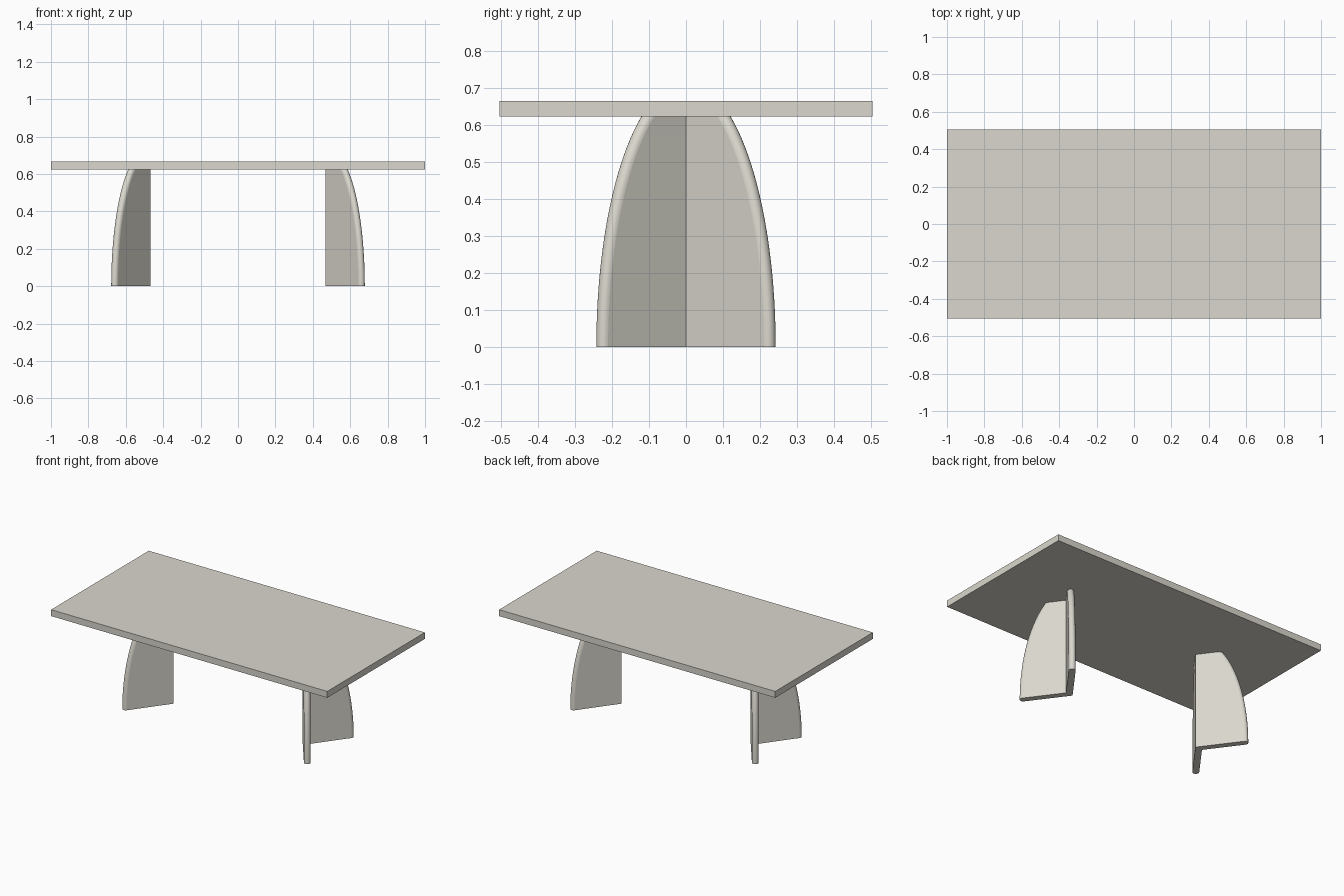
import bpy, bmesh, math

if "Cube" in bpy.data.objects:
    bpy.data.objects.remove(bpy.data.objects["Cube"])

TOP_Z, BOTTOM_Z = 0.666, 0.624      # tabletop slab
THICK = 0.04                        # leg panel thickness
ANGLE = math.radians(53.5)          # panel direction away from x
REACH, HEIGHT = 0.292, 0.705        # ellipse radii of the leg outline
CORNER_X = 0.468                    # inner corner of each V-shaped leg
ROWS, SEGS = 24, 10

mat = bpy.data.materials.new("warm_grey")
mat.diffuse_color = (0.70, 0.68, 0.61, 1)
mat.use_nodes = True
mat.node_tree.nodes["Principled BSDF"].inputs["Base Color"].default_value = mat.diffuse_color


def finish(name, bm):
    bmesh.ops.recalc_face_normals(bm, faces=bm.faces)
    mesh = bpy.data.meshes.new(name)
    bm.to_mesh(mesh)
    bm.free()
    mesh.materials.append(mat)
    obj = bpy.data.objects.new(name, mesh)
    bpy.context.collection.objects.link(obj)
    return obj


def leg_section(a):
    """Closed V outline at ellipse angle a, with bullnose ends."""
    c, s, r = math.cos(ANGLE), math.sin(ANGLE), THICK / 2
    edge, z = REACH * math.cos(a), HEIGHT * math.sin(a)
    nu, nz = HEIGHT * math.cos(a), REACH * math.sin(a)
    k = math.hypot(nu, nz)
    nu, nz = nu / k, nz / k
    arm = []
    for i in range(SEGS + 1):
        p = math.pi * i / SEGS
        u, w = edge + r * math.sin(p) * nu, r - r * math.cos(p)
        arm.append((c * u + s * w, s * u - c * w, z + r * math.sin(p) * nz))
    mirrored = [(x, -y, h) for x, y, h in reversed(arm)]
    return [(0, 0, z)] + arm + [(THICK / s, 0, z)] + mirrored


def make_leg(name, side):
    bm = bmesh.new()
    a_top = math.asin(BOTTOM_Z / HEIGHT)
    rings = []
    for j in range(ROWS + 1):
        pts = leg_section(a_top * j / ROWS)
        rings.append([bm.verts.new((side * (CORNER_X + x), y, z)) for x, y, z in pts])
    n = len(rings[0])
    flat = {0, SEGS + 1, SEGS + 2, n - 1}     # the four broad panel faces
    for low, high in zip(rings, rings[1:]):
        for i in range(n):
            k = (i + 1) % n
            f = bm.faces.new((low[i], low[k], high[k], high[i]))
            f.smooth = i not in flat
    bm.faces.new(rings[0])
    bm.faces.new(rings[-1])
    return finish(name, bm)


# Tabletop
bm = bmesh.new()
bmesh.ops.create_cube(bm, size=1)
bmesh.ops.scale(bm, vec=(2, 1.01, TOP_Z - BOTTOM_Z), verts=bm.verts)
bmesh.ops.translate(bm, vec=(0, 0, (TOP_Z + BOTTOM_Z) / 2), verts=bm.verts)
finish("tabletop", bm)

# Two V-shaped legs opening outwards
make_leg("right_leg", 1)
make_leg("left_leg", -1)
